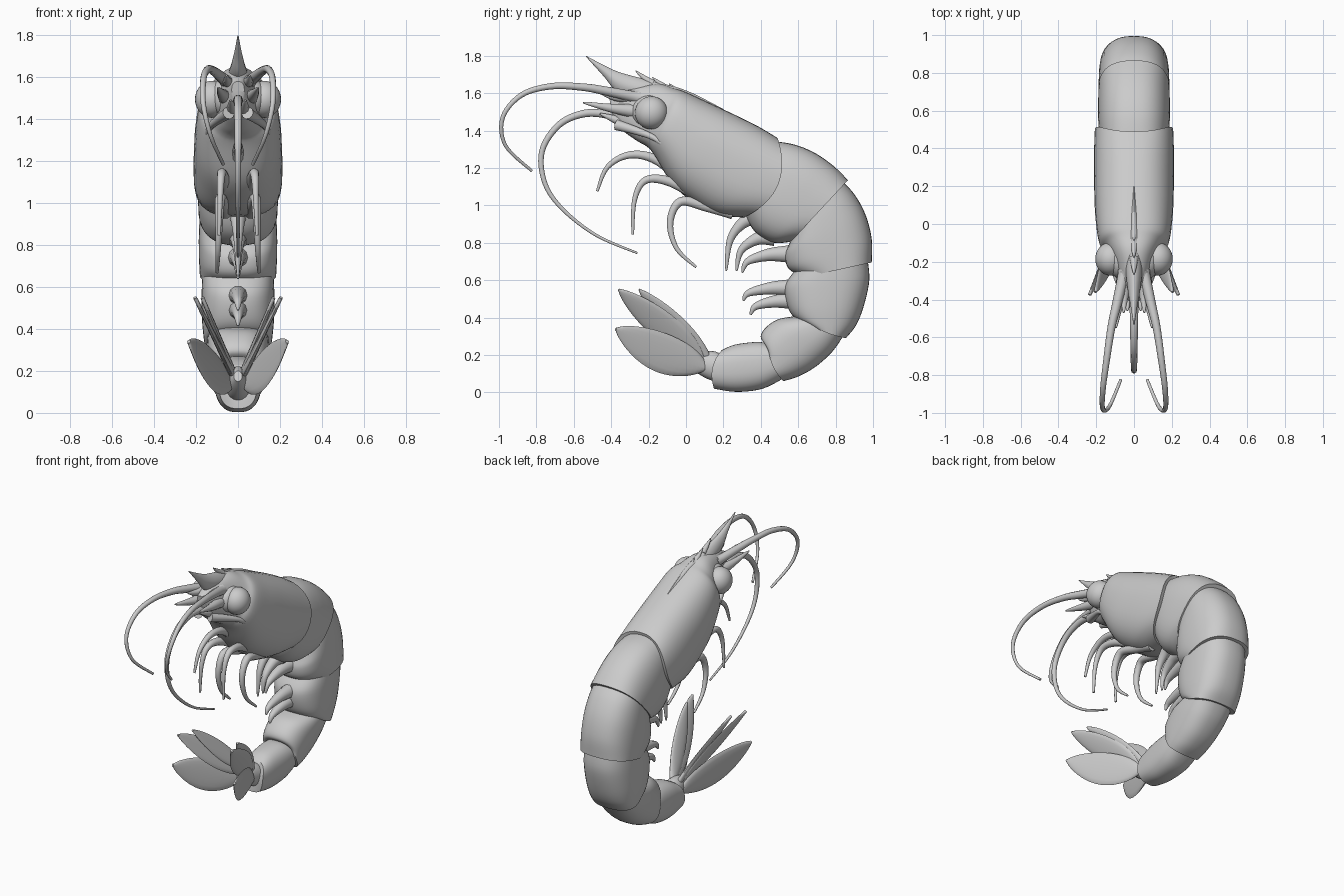
import bpy, bmesh, math
from mathutils import Vector as V

if "Cube" in bpy.data.objects:
    bpy.data.objects.remove(bpy.data.objects["Cube"])

GREY = bpy.data.materials.new("shell_grey")
GREY.use_nodes = True
GREY.diffuse_color = (0.6, 0.6, 0.6, 1)
GREY.node_tree.nodes["Principled BSDF"].inputs["Base Color"].default_value = (0.6, 0.6, 0.6, 1)


def finish(obj, name, mirror):
    obj.name = obj.data.name = name
    obj.data.materials.append(GREY)
    bpy.ops.object.select_all(action="DESELECT")
    obj.select_set(True)
    bpy.context.view_layer.objects.active = obj
    bpy.ops.object.shade_smooth_by_angle(angle=math.radians(50))
    if mirror:
        obj.modifiers.new("Mirror", "MIRROR").use_clip = False
    return obj


def smooth(rows, steps):
    """Catmull-Rom interpolation of rows of numbers."""
    out = []
    for i in range(len(rows) - 1):
        a, b = rows[max(i - 1, 0)], rows[i]
        c, d = rows[i + 1], rows[min(i + 2, len(rows) - 1)]
        for s in range(steps):
            t = s / steps
            out.append([q + 0.5 * t * (r - p + t * (2*p - 5*q + 4*r - s4 + t * (3*(q - r) + s4 - p)))
                        for p, q, r, s4 in zip(a, b, c, d)])
    return out + [list(rows[-1])]


def loft(name, rings, sides=20, power=2.0, mirror=False):
    """Skin over rings of (centre, side vector, up vector, bow)."""
    bm = bmesh.new()
    loops = []
    for c, u, v, bow in rings:
        n = u.cross(v).normalized() * bow
        loop = []
        for k in range(sides):
            a = math.tau * k / sides
            x, y = math.cos(a), math.sin(a)
            px = math.copysign(abs(x) ** (2 / power), x)
            py = math.copysign(abs(y) ** (2 / power), y)
            loop.append(bm.verts.new(c + u * px + v * py + n * (1 - py * py)))
        loops.append(loop)
    for a, b in zip(loops, loops[1:]):
        for k in range(sides):
            j = (k + 1) % sides
            bm.faces.new((a[k], a[j], b[j], b[k]))
    for loop in (loops[0], loops[-1]):
        mid = bm.verts.new(sum((p.co for p in loop), V()) / sides)
        for k in range(sides):
            bm.faces.new((loop[k], loop[(k + 1) % sides], mid))
    bmesh.ops.recalc_face_normals(bm, faces=bm.faces)
    mesh = bpy.data.meshes.new(name)
    bm.to_mesh(mesh)
    bm.free()
    obj = bpy.data.objects.new(name, mesh)
    bpy.context.collection.objects.link(obj)
    return finish(obj, name, mirror)


def shell(name, rows, power=2.5, sides=40):
    """Body part from rows: top y, top z, bottom y, bottom z, half width, bow."""
    rings = []
    for ty, tz, by, bz, w, bow in smooth(rows, 5):
        top, bot = V((0, ty, tz)), V((0, by, bz))
        rings.append(((top + bot) / 2, V((w, 0, 0)), (top - bot) / 2, bow))
    return loft(name, rings, sides, power)


def limb(name, pts, r0, r1, mirror=True, curve=1.0):
    """Tapered round tube through points."""
    path = [V(p) for p in smooth(pts, 6)]
    rings, last = [], len(path) - 1
    for i, p in enumerate(path):
        d = (path[min(i + 1, last)] - path[max(i - 1, 0)]).normalized()
        u = d.cross(V((0, -d.z, d.y))).normalized()
        r = r0 + (r1 - r0) * (i / last) ** curve
        rings.append((p, u * r, u.cross(d) * r, 0))
    return loft(name, rings, 10, mirror=mirror)


def ball(name, loc, scale):
    bm = bmesh.new()
    bmesh.ops.create_uvsphere(bm, u_segments=32, v_segments=18, radius=1)
    for v in bm.verts:
        v.co = V(loc) + V(a * b for a, b in zip(v.co, scale))
    mesh = bpy.data.meshes.new(name)
    bm.to_mesh(mesh)
    bm.free()
    obj = bpy.data.objects.new(name, mesh)
    bpy.context.collection.objects.link(obj)
    return finish(obj, name, True)


# Head and carapace
shell("carapace", [
    (-.41, 1.58, -.40, 1.50, .03, 0), (-.30, 1.63, -.36, 1.42, .065, 0),
    (-.15, 1.65, -.27, 1.35, .105, 0), (-.06, 1.625, -.21, 1.315, .145, 0),
    (.0, 1.605, -.17, 1.27, .185, 0),
    (.12, 1.55, -.07, 1.11, .205, -.02), (.27, 1.48, .05, 1.01, .211, -.05),
    (.39, 1.42, .17, .95, .212, -.08), (.49, 1.36, .31, .935, .208, -.1)], 2.4)
shell("rostrum", [
    (-.535, 1.80, -.535, 1.795, .003, 0), (-.44, 1.75, -.44, 1.69, .017, 0),
    (-.35, 1.71, -.36, 1.60, .032, 0), (-.2, 1.67, -.22, 1.55, .045, 0),
    (0, 1.615, 0, 1.5, .03, 0), (.2, 1.515, .18, 1.42, .01, 0)], 1.7, 20)
for y, z in ((-.27, 1.72), (-.18, 1.685), (-.09, 1.65)):
    limb("rostrum_tooth", [(0, y + .09, z - .07), (0, y + .04, z - .033), (0, y, z)], .024, .002, False)

# Eyes, stalks and face spikes
ball("eye", (.125, -.185, 1.495), (.08, .088, .088))
ball("eye_stalk", (.07, -.19, 1.50), (.07, .10, .09))
limb("face_spike", [(.05, -.24, 1.50), (.075, -.40, 1.52), (.095, -.55, 1.55)], .045, .004)
limb("upper_face_spike", [(.04, -.25, 1.58), (.05, -.38, 1.58), (.055, -.47, 1.61)], .04, .004)
limb("lower_face_spike", [(.02, -.28, 1.42), (.03, -.38, 1.46), (.035, -.46, 1.49)], .04, .004)
limb("cheek_ridge", [(.045, -.37, 1.43), (.09, -.27, 1.40), (.135, -.17, 1.36), (.16, -.08, 1.29)], .03, .008)

# Antennae
limb("upper_antenna", [
    (.05, -.25, 1.575), (.09, -.42, 1.61), (.12, -.55, 1.632), (.145, -.72, 1.637),
    (.165, -.88, 1.59), (.165, -.98, 1.47), (.13, -.965, 1.32), (.07, -.825, 1.185)], .036, .008, True, .5)
limb("lower_antenna", [
    (0, -.30, 1.43), (0, -.42, 1.485), (0, -.55, 1.49), (0, -.68, 1.43), (0, -.77, 1.29),
    (0, -.755, 1.12), (0, -.66, .98), (0, -.48, .84), (0, -.26, .745)], .026, .006, False)

# Overlapping abdomen segments
shell("abdomen_1", [
    (.46, 1.345, .30, 1.0, .17, -.03), (.58, 1.325, .34, .90, .185, -.04), (.69, 1.28, .39, .84, .19, -.03),
    (.79, 1.21, .47, .80, .19, -.01), (.866, 1.135, .56, .805, .188, 0)])
shell("abdomen_2", [
    (.83, 1.135, .58, .86, .175, 0), (.90, 1.06, .55, .79, .183, 0), (.96, .95, .53, .73, .187, 0),
    (.993, .82, .55, .66, .186, 0), (.993, .695, .63, .615, .182, 0)])
shell("abdomen_3", [
    (.97, .72, .58, .65, .168, 0), (.98, .60, .53, .57, .173, 0), (.95, .46, .54, .47, .172, -.01),
    (.91, .36, .58, .40, .165, -.01), (.855, .29, .66, .365, .158, -.01)])
shell("abdomen_4", [
    (.84, .30, .60, .41, .145, 0), (.78, .215, .49, .39, .148, 0), (.69, .135, .42, .34, .142, 0),
    (.60, .085, .40, .29, .134, 0), (.52, .06, .44, .25, .124, -.02)])
shell("abdomen_5", [
    (.53, .08, .45, .26, .11, 0), (.41, .02, .38, .27, .112, 0), (.27, .003, .26, .255, .103, -.01),
    (.15, .02, .19, .225, .09, -.03)])
shell("tail_joint", [
    (.20, .05, .20, .20, .07, 0), (.12, .07, .15, .22, .06, 0), (.05, .11, .09, .22, .045, 0),
    (.0, .15, .02, .20, .02, 0)], 2, 20)

# Walking legs
limb("front_leg", [(0, .02, 1.10), (0, -.15, 1.24), (0, -.30, 1.27),
                   (0, -.42, 1.205), (0, -.475, 1.075)], .034, .007, False)
limb("middle_leg", [(.05, .10, 1.03), (.07, -.08, 1.125), (.08, -.215, 1.135),
                    (.085, -.275, 1.03), (.09, -.285, .845)], .034, .007)
limb("rear_leg", [(.06, .25, .96), (.07, .11, .995), (.085, -.03, 1.02), (.09, -.085, .91),
                  (.095, -.05, .77), (.10, .055, .67)], .036, .007)

# Swimmerets along the belly line
for y, z, tip_y, tip_z in ((.40, .93, .215, .65), (.47, .83, .27, .65), (.55, .74, .30, .64),
                           (.57, .56, .305, .49), (.58, .49, .345, .415)):
    dy, dz = tip_y - y, tip_z - z
    limb("swimmeret", [(0, y, z), (0, y + dy * .45, z + dz * .05), (0, y + dy * .88, z + dz * .4),
                       (0, tip_y, tip_z)], .05, .005, False)


# Tail fan blades: thin rounded leaves with a lens section
def blade(name, base, tip, across, width, bulge):
    base, tip = V(base), V(tip)
    d = (tip - base).normalized()
    u = V(across)
    u = (u - d * u.dot(d)).normalized()
    n = d.cross(u)
    rings = []
    for i in range(25):
        t = (1 - math.cos(math.pi * i / 24)) / 2
        w = width * max(math.sin(math.pi * min(t, .999) ** .9) ** .65, .08)
        mid = base.lerp(tip, t) + u * bulge * math.sin(math.pi * t)
        rings.append((mid, u * w, n * (.018 - .009 * t), 0))
    return loft(name, rings, 16, mirror=True)


blade("outer_tail_blade", (.03, .11, .13), (.235, -.375, .34), (0, -.4, -.92), .105, .02)
blade("middle_tail_blade", (.02, .10, .17), (.205, -.36, .55), (.3, .7, .65), .08, 0)
blade("inner_tail_blade", (.015, .13, .17), (.17, -.25, .55), (.3, .7, .65), .06, 0)
